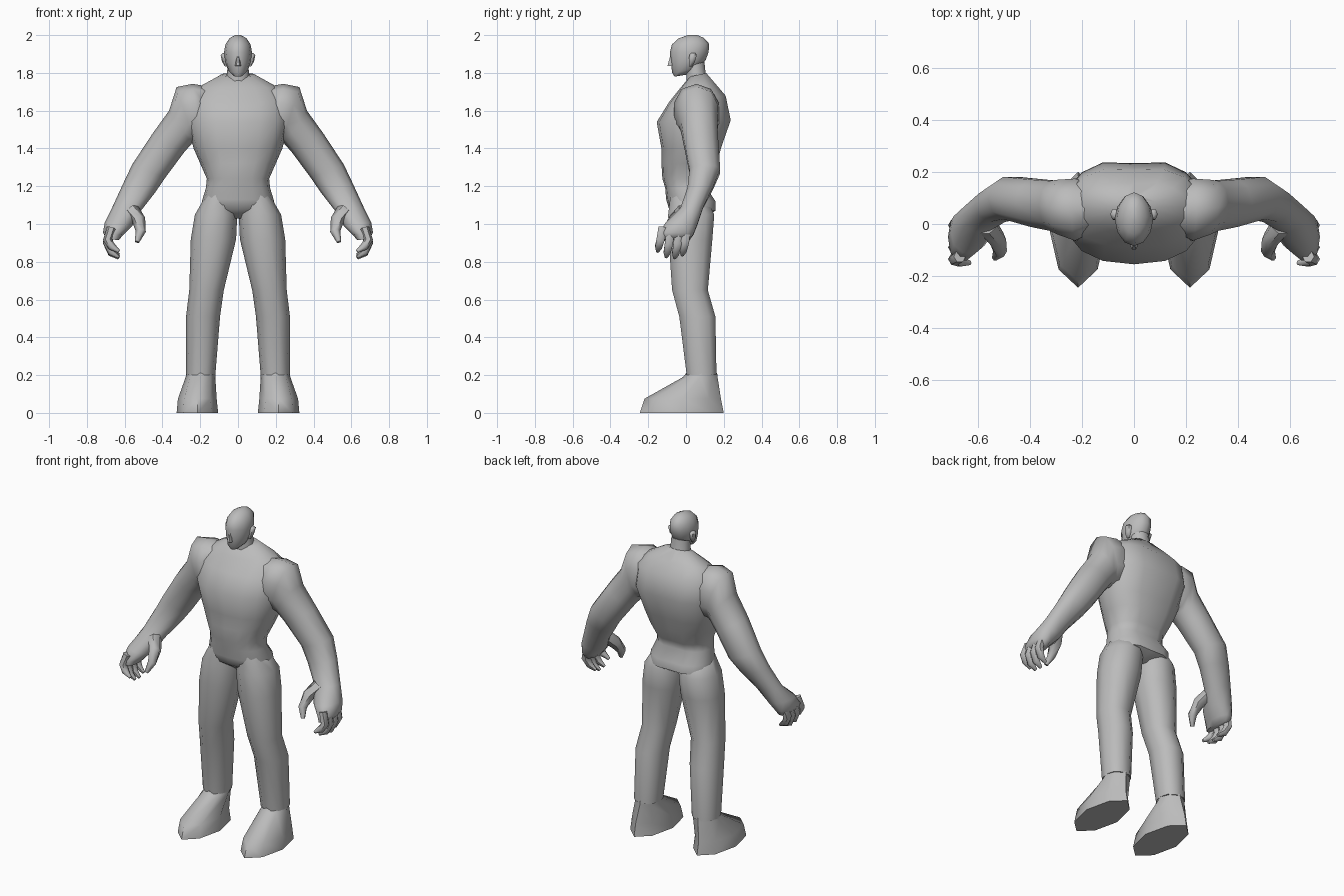
import bpy, bmesh, math
from mathutils import Vector

skin = bpy.data.materials.new("grey_skin")
skin.diffuse_color = (0.5, 0.5, 0.5, 1)


def spow(v, p):
    return math.copysign(abs(v) ** p, v)


def loft(name, rings, n=12, p=0.9, mirror=False, groove=0.0, angle=60):
    """Skin a list of rings, each given as centre, half axis u, half axis v."""
    bm = bmesh.new()
    loops = []
    for c, u, v in rings:
        loop = []
        for i in range(n):
            a = 2 * math.pi * i / n
            k = 1 - groove if i == n // 4 else 1      # dent along the v axis
            loop.append(bm.verts.new(c + u * spow(math.cos(a), p) + v * spow(math.sin(a), p) * k))
        loops.append(loop)
    for a, b in zip(loops, loops[1:]):
        for i in range(n):
            j = (i + 1) % n
            bm.faces.new((a[i], a[j], b[j], b[i]))
    bm.faces.new(loops[0][::-1])
    bm.faces.new(loops[-1])
    bmesh.ops.recalc_face_normals(bm, faces=bm.faces)
    me = bpy.data.meshes.new(name)
    bm.to_mesh(me)
    bm.free()
    me.materials.append(skin)
    ob = bpy.data.objects.new(name, me)
    bpy.context.collection.objects.link(ob)
    if mirror:
        ob.modifiers.new("Mirror", "MIRROR").use_mirror_merge = False
    bpy.ops.object.select_all(action="DESELECT")
    ob.select_set(True)
    bpy.context.view_layer.objects.active = ob
    bpy.ops.object.shade_smooth_by_angle(angle=math.radians(angle))
    return ob


def body_ring(yf, zf, yb, zb, hw):
    """Ring centred on x = 0 from a front point to a back point."""
    f, b = Vector((0, yf, zf)), Vector((0, yb, zb))
    return (f + b) / 2, Vector((hw, 0, 0)), (b - f) / 2


def leg_ring(z, xo, xi, yf, yb):
    """Level ring from its outer, inner, front and back limits."""
    return (Vector(((xo + xi) / 2, (yf + yb) / 2, z)),
            Vector(((xo - xi) / 2, 0, 0)), Vector((0, (yb - yf) / 2, 0)))


def arm_ring(xo, zo, xi, zi, y, hy):
    """Tilted ring from its outer and inner edge, with depth along y."""
    o, i = Vector((xo, y, zo)), Vector((xi, y, zi))
    return (o + i) / 2, (o - i) / 2, Vector((0, hy, 0))


def tube(name, pts, n=6):
    """Finger-like tube through (x, y, z, radius) points."""
    ps = [Vector(q[:3]) for q in pts]
    rings = []
    for k, q in enumerate(pts):
        t = (ps[min(k + 1, len(ps) - 1)] - ps[max(k - 1, 0)]).normalized()
        u = t.cross(Vector((0, 1, 0))).normalized()
        rings.append((ps[k], u * q[3], t.cross(u) * q[3]))
    return loft(name, rings, n, 1, True)


# Torso from crotch to neck base
loft("torso", [body_ring(*r) for r in (
    (-.02, 1.03, .09, 1.03, .04), (-.09, 1.08, .165, 1.07, .19),
    (-.105, 1.13, .165, 1.12, .19), (-.11, 1.19, .118, 1.19, .17),
    (-.125, 1.24, .14, 1.24, .165), (-.13, 1.32, .175, 1.32, .20),
    (-.13, 1.40, .195, 1.40, .235), (-.155, 1.54, .25, 1.55, .27),
    (-.09, 1.645, .22, 1.68, .26), (-.03, 1.72, .165, 1.74, .20),
    (.02, 1.78, .11, 1.80, .09))], 16, .85, groove=.08)

# Neck and head
loft("neck", [body_ring(*r) for r in (
    (.0, 1.72, .12, 1.74, .07), (.0, 1.79, .105, 1.81, .058),
    (.0, 1.83, .10, 1.86, .055))], 10, 1)
loft("head", [body_ring(*r) for r in (
    (-.06, 1.78, .0, 1.79, .025), (-.073, 1.80, .07, 1.825, .052),
    (-.08, 1.85, .105, 1.87, .068), (-.085, 1.91, .12, 1.91, .074),
    (-.075, 1.95, .122, 1.955, .066), (-.04, 1.982, .095, 1.985, .045),
    (.01, 2.0, .06, 2.0, .015))], 12, 1.05)
loft("nose", [body_ring(*r) for r in (
    (-.10, 1.838, -.06, 1.835, .016), (-.098, 1.848, -.06, 1.85, .014),
    (-.085, 1.89, -.06, 1.89, .006))], 6, 1)
loft("ear", [leg_ring(*r) for r in (
    (1.835, .07, .055, .015, .035), (1.86, .085, .055, .012, .05),
    (1.895, .092, .055, .015, .06), (1.905, .08, .055, .025, .05))], 6, 1, True)

# Legs with wedge feet
loft("leg", [leg_ring(*r) for r in (
    (1.16, .165, .02, -.085, .10), (1.05, .228, .004, -.10, .155),
    (.92, .25, .01, -.097, .145), (.65, .258, .075, -.078, .12),
    (.51, .275, .095, -.04, .16), (.2, .275, .12, .0, .165))], 10, .9, True)
loft("foot", [leg_ring(*r) for r in (
    (.21, .275, .12, .0, .165), (.19, .277, .12, -.015, .167),
    (.075, .318, .113, -.22, .185), (.0, .325, .105, -.245, .2))], 8, 1.1, True, angle=50)

# Arms from shoulder to palm
loft("arm", [arm_ring(*r) for r in (
    (.17, 1.73, .17, 1.44, .06, .10), (.24, 1.742, .20, 1.43, .055, .125),
    (.325, 1.725, .23, 1.43, .065, .11), (.365, 1.60, .245, 1.425, .07, .10),
    (.455, 1.475, .285, 1.38, .08, .095), (.56, 1.315, .385, 1.245, .10, .085),
    (.61, 1.21, .44, 1.165, .075, .07), (.665, 1.09, .51, 1.075, .03, .062),
    (.705, 1.01, .56, .99, -.025, .09), (.715, .955, .61, .94, -.05, .095),
    (.695, .92, .63, .915, -.06, .085))], 10, .9, True)

# Curled fingers and thumb
for k, y in enumerate((-.135, -.09, -.045, -.005)):
    drop = (.03, 0, -.005, .01)[k]
    tube("finger_%d" % (k + 1), (
        (.67, y + .01, .98, .024), (.69, y, .90 + drop / 2, .025),
        (.668, y - .01, .85 + drop, .021), (.63, y - .015, .825 + drop, .009)))
tube("thumb", ((.56, -.01, 1.07, .04), (.525, -.06, 1.02, .036),
               (.515, -.105, .96, .027), (.535, -.13, .905, .012)))
